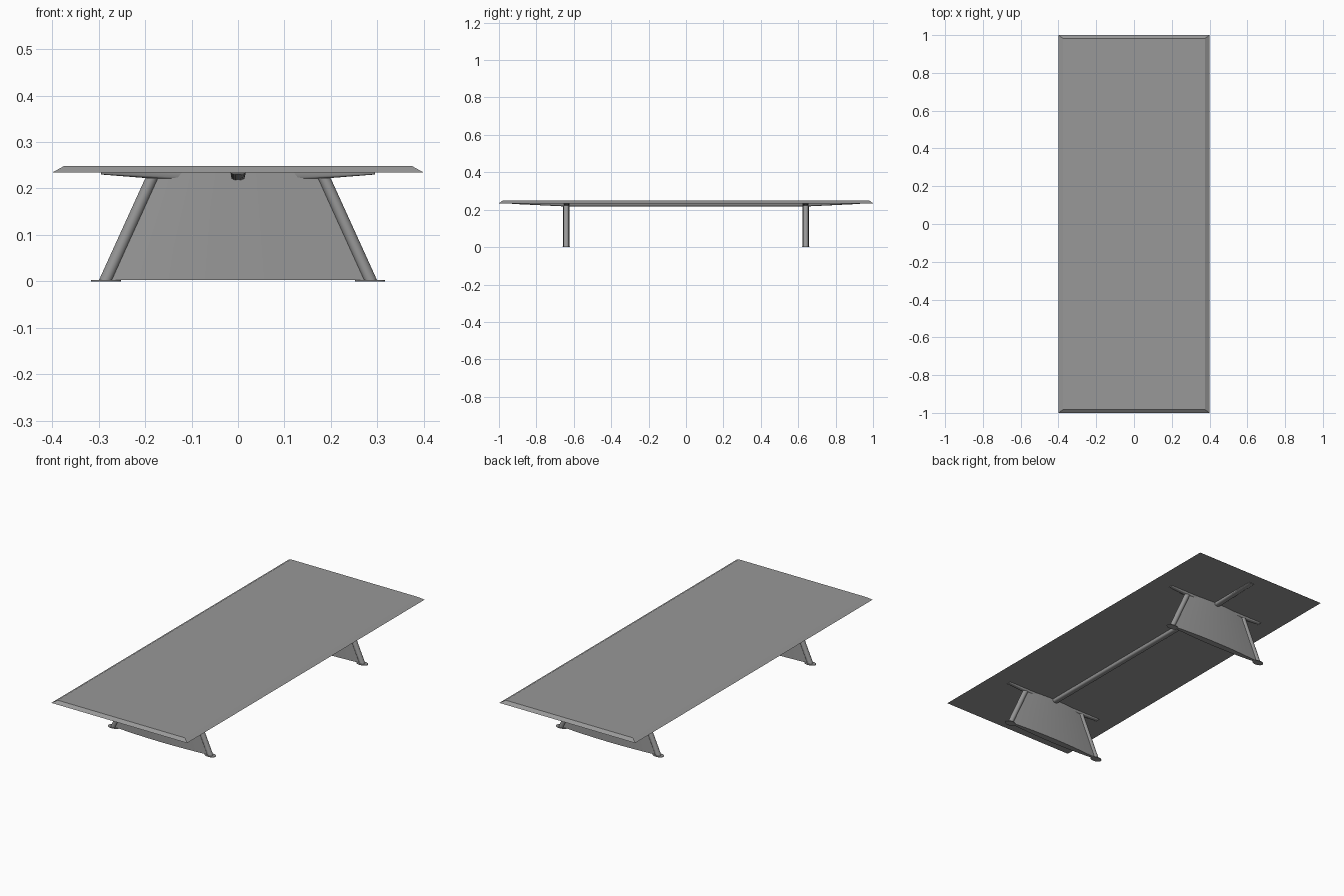
import bpy, bmesh, math

if "Cube" in bpy.data.objects:
    bpy.data.objects.remove(bpy.data.objects["Cube"])

# Dark grey finish for every part
grey = bpy.data.materials.new("dark_grey")
grey.diffuse_color = (0.315, 0.315, 0.315, 1.0)
grey.use_nodes = True
grey.node_tree.nodes["Principled BSDF"].inputs["Base Color"].default_value = grey.diffuse_color


def loft(name, rings, smooth=True):
    """Skin a list of equal-length closed rings and cap the ends."""
    bm = bmesh.new()
    vs = [[bm.verts.new(p) for p in ring] for ring in rings]
    n = len(vs[0])
    for a, b in zip(vs, vs[1:]):
        for i in range(n):
            j = (i + 1) % n
            bm.faces.new((a[i], a[j], b[j], b[i]))
    bm.faces.new(vs[0])
    bm.faces.new(vs[-1])
    bmesh.ops.recalc_face_normals(bm, faces=bm.faces)
    me = bpy.data.meshes.new(name)
    bm.to_mesh(me)
    bm.free()
    me.materials.append(grey)
    ob = bpy.data.objects.new(name, me)
    bpy.context.collection.objects.link(ob)
    if smooth:
        bpy.context.view_layer.objects.active = ob
        ob.select_set(True)
        bpy.ops.object.shade_smooth_by_angle(angle=math.radians(35))
        ob.select_set(False)
    return ob


def ellipse(cx, cy, z, rx, ry, n=20):
    return [(cx + rx * math.cos(2 * math.pi * i / n),
             cy + ry * math.sin(2 * math.pi * i / n), z) for i in range(n)]


def rect(hx, hy, z):
    return [(-hx, -hy, z), (hx, -hy, z), (hx, hy, z), (-hx, hy, z)]


def rail(name, stations, half_width, axis, offset=0.0, top=0.235, n=10):
    """Half-round rail under the top; stations are (position, lowest z)."""
    rings = []
    for pos, low in stations:
        ring = []
        for i in range(n + 1):
            a = math.pi * i / n
            w = half_width * math.cos(a)
            z = top - (top - low) * math.sin(a) ** 0.4 if 0 < i < n else top
            ring.append((w, pos, z) if axis == 'y' else (pos, offset + w, z))
        rings.append(ring)
    return loft(name, rings)


def lens(cy, half_x, z, edge=0.005, mid=0.018, n=10):
    """Plan section of the end panel: thin at the legs, thick in the middle."""
    ts = [-1 + 2 * i / n for i in range(n + 1)]
    half = [(t * half_x, edge + (mid - edge) * (1 - t * t)) for t in ts]
    return ([(x, cy - d, z) for x, d in half]
            + [(x, cy + d, z) for x, d in reversed(half)])


# Table top, bevelled up from a sharp lower edge
loft("table_top", [rect(0.4, 1.0, 0.234), rect(0.375, 0.982, 0.248)], False)

# Long centre rail with thinning ends
rail("centre_rail", [(-0.93, 0.231), (-0.64, 0.217), (0.64, 0.217), (0.93, 0.231)],
     0.016, 'y')

for end, y in (("front", -0.64), ("back", 0.64)):
    # Cross rail, thinning outward
    rail(end + "_cross_rail",
         [(-0.295, 0.230), (-0.13, 0.217), (0.13, 0.217), (0.295, 0.230)],
         0.012, 'x', y)
    # Swelling panel between the legs
    loft(end + "_panel", [lens(y, 0.280, 0.003), lens(y, 0.178, 0.235)])
    for side, s in (("left", -1), ("right", 1)):
        # Leaning leg
        loft(f"{end}_{side}_leg",
             [ellipse(s * 0.285, y, 0.002, 0.0145, 0.014),
              ellipse(s * 0.185, y, 0.222, 0.0145, 0.014)])
        # Thin foot plate
        loft(f"{end}_{side}_foot",
             [ellipse(s * 0.284, y, 0.0, 0.032, 0.020),
              ellipse(s * 0.284, y, 0.003, 0.032, 0.020)])
